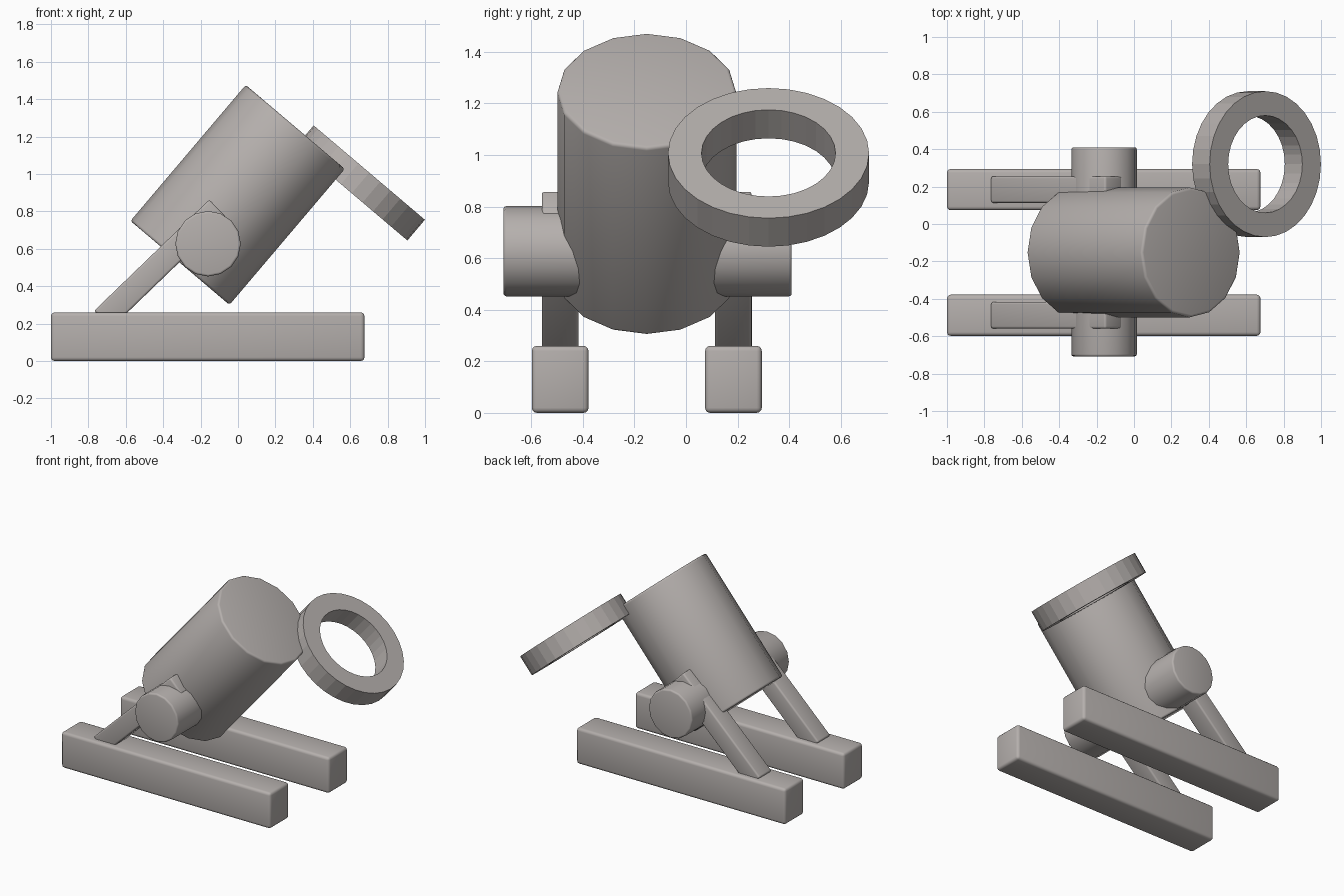
import bpy, bmesh, math
from mathutils import Matrix, Vector

if "Cube" in bpy.data.objects:
    bpy.data.objects.remove(bpy.data.objects["Cube"])

grey = bpy.data.materials.new("warm_grey")
grey.diffuse_color = (0.46, 0.43, 0.415, 1)
grey.use_nodes = True
grey.node_tree.nodes["Principled BSDF"].inputs["Base Color"].default_value = grey.diffuse_color

TILT = math.radians(40.3)      # lean of the barrel and ring
MID_Y = -0.152                 # symmetry plane of the carriage


def finish(name, bm, loc, axis='Y', angle=0.0, bevel=0.0, smooth=True):
    """Bevel sharp edges, place the part and shade it."""
    bmesh.ops.recalc_face_normals(bm, faces=bm.faces)
    if bevel:
        sharp = [e for e in bm.edges if e.calc_face_angle(0) > math.radians(40)]
        bmesh.ops.bevel(bm, geom=sharp, offset=bevel, segments=3, profile=0.5,
                        affect='EDGES', clamp_overlap=True)
    me = bpy.data.meshes.new(name)
    bm.to_mesh(me)
    bm.free()
    me.materials.append(grey)
    ob = bpy.data.objects.new(name, me)
    bpy.context.collection.objects.link(ob)
    ob.matrix_world = Matrix.Translation(loc) @ Matrix.Rotation(angle, 4, axis)
    if smooth:
        bpy.ops.object.select_all(action='DESELECT')
        ob.select_set(True)
        bpy.context.view_layer.objects.active = ob
        bpy.ops.object.shade_smooth_by_angle(angle=math.radians(35))
    return ob


def cylinder(name, loc, radius, depth, axis, angle, bevel):
    bm = bmesh.new()
    bmesh.ops.create_cone(bm, cap_ends=True, segments=16,
                          radius1=radius, radius2=radius, depth=depth)
    return finish(name, bm, loc, axis, angle, bevel)


def box(name, loc, size, angle, bevel):
    bm = bmesh.new()
    bmesh.ops.create_cube(bm, size=1)
    bmesh.ops.scale(bm, vec=Vector(size), verts=bm.verts)
    return finish(name, bm, loc, 'Y', angle, bevel)


def ring(name, loc, outer, inner, depth, angle, n=32):
    """Square-section hoop with flat facets."""
    bm = bmesh.new()
    section = [(outer, -depth / 2), (outer, depth / 2),
               (inner, depth / 2), (inner, -depth / 2)]
    loops = []
    for i in range(n):
        a = 2 * math.pi * i / n
        loops.append([bm.verts.new((r * math.cos(a), r * math.sin(a), z))
                      for r, z in section])
    for i in range(n):
        p, q = loops[i], loops[(i + 1) % n]
        for k in range(4):
            m = (k + 1) % 4
            bm.faces.new((p[k], q[k], q[m], p[m]))
    return finish(name, bm, loc, 'Y', angle, 0, smooth=False)


# barrel and the hoop beside its muzzle
cylinder("barrel", (-0.002, MID_Y, 0.888), 0.347, 0.953, 'Y', TILT, 0.014)
ring("muzzle_ring", (0.655, 0.32, 0.952), 0.39, 0.26, 0.145, TILT)

# cross pivot through the barrel
cylinder("pivot", (-0.16, -0.149, 0.627), 0.175, 1.118, 'X', math.pi / 2, 0.012)

# paired skids and slanted struts
for side, tag in ((-1, "front"), (1, "back")):
    y = MID_Y + side * 0.336
    box(tag + "_skid", (-0.162, y, 0.13), (1.676, 0.22, 0.26), 0, 0.02)
    box(tag + "_strut", (-0.416, y, 0.519), (0.855, 0.142, 0.13),
        -math.radians(44), 0.012)
